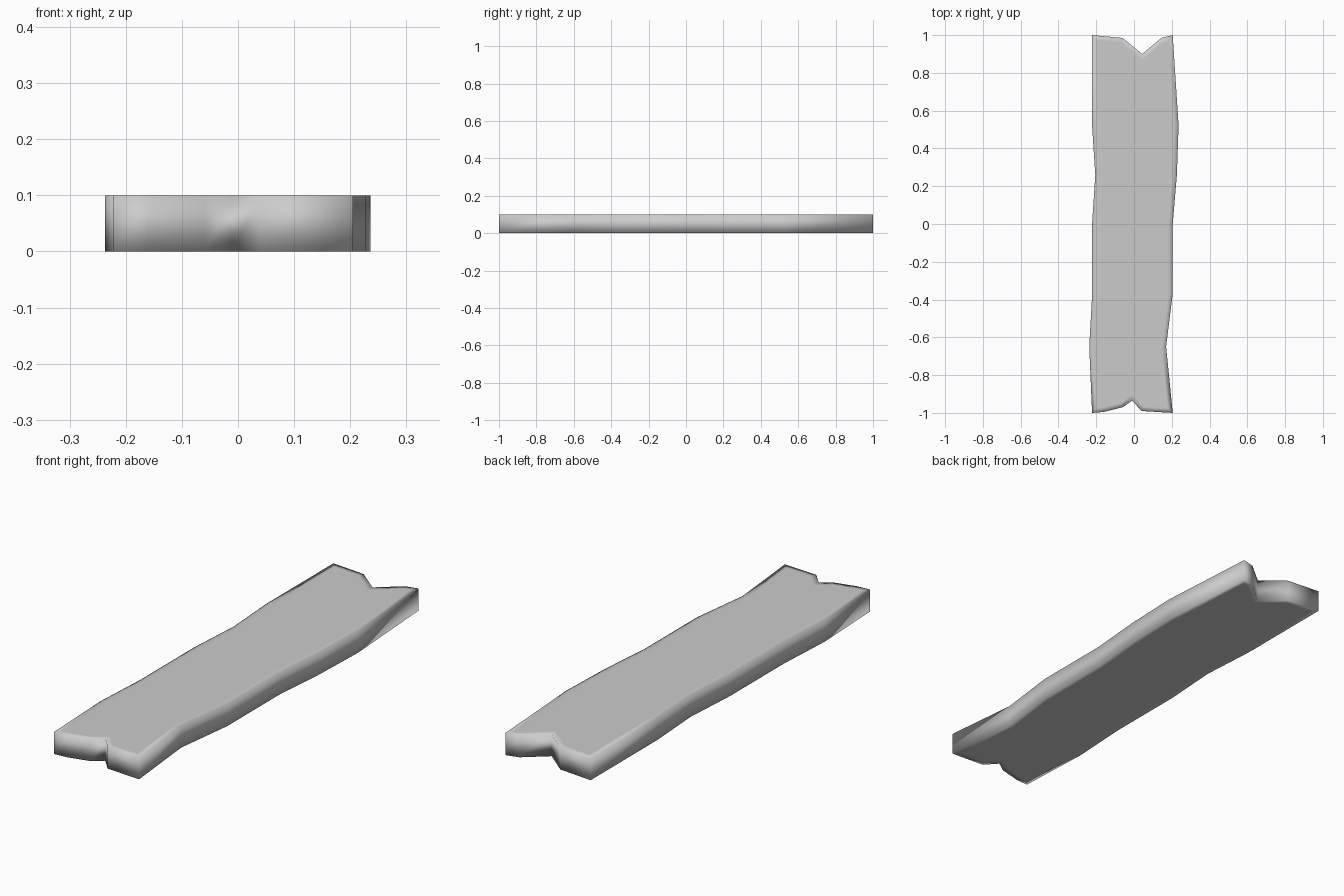
import bpy, bmesh

if "Cube" in bpy.data.objects:
    bpy.data.objects.remove(bpy.data.objects["Cube"])

THICKNESS = 0.1

# plank outline, counter-clockwise seen from above
front_edge = [(-0.222, -1.0), (-0.16, -0.995), (-0.06, -0.97),
              (-0.01, -0.935), (0.04, -0.99)]
right_edge = [(0.205, -1.0), (0.17, -0.65), (0.205, -0.37),
              (0.205, 0.0), (0.227, 0.26), (0.236, 0.52)]
back_edge = [(0.205, 1.0), (0.145, 0.985), (0.043, 0.9), (-0.06, 0.985)]
left_edge = [(-0.222, 1.0), (-0.222, 0.52), (-0.205, 0.26),
             (-0.222, 0.0), (-0.222, -0.38), (-0.237, -0.65)]
outline = front_edge + right_edge + back_edge + left_edge

# plank body: outline extruded upward
bm = bmesh.new()
base = bm.faces.new([bm.verts.new((x, y, 0)) for x, y in outline])
result = bmesh.ops.extrude_face_region(bm, geom=[base], use_keep_orig=True)
top_verts = [g for g in result["geom"] if isinstance(g, bmesh.types.BMVert)]
bmesh.ops.translate(bm, verts=top_verts, vec=(0, 0, THICKNESS))
bmesh.ops.recalc_face_normals(bm, faces=bm.faces[:])

# flat inner panels keep the soft shading close to the rim
bm.normal_update()
caps = [f for f in bm.faces if abs(f.normal.z) > 0.9]
bmesh.ops.inset_individual(bm, faces=caps, thickness=0.025, use_even_offset=True)
for f in bm.faces:
    f.smooth = True

mesh = bpy.data.meshes.new("wooden_plank")
bm.to_mesh(mesh)
bm.free()
plank = bpy.data.objects.new("wooden_plank", mesh)
bpy.context.collection.objects.link(plank)
